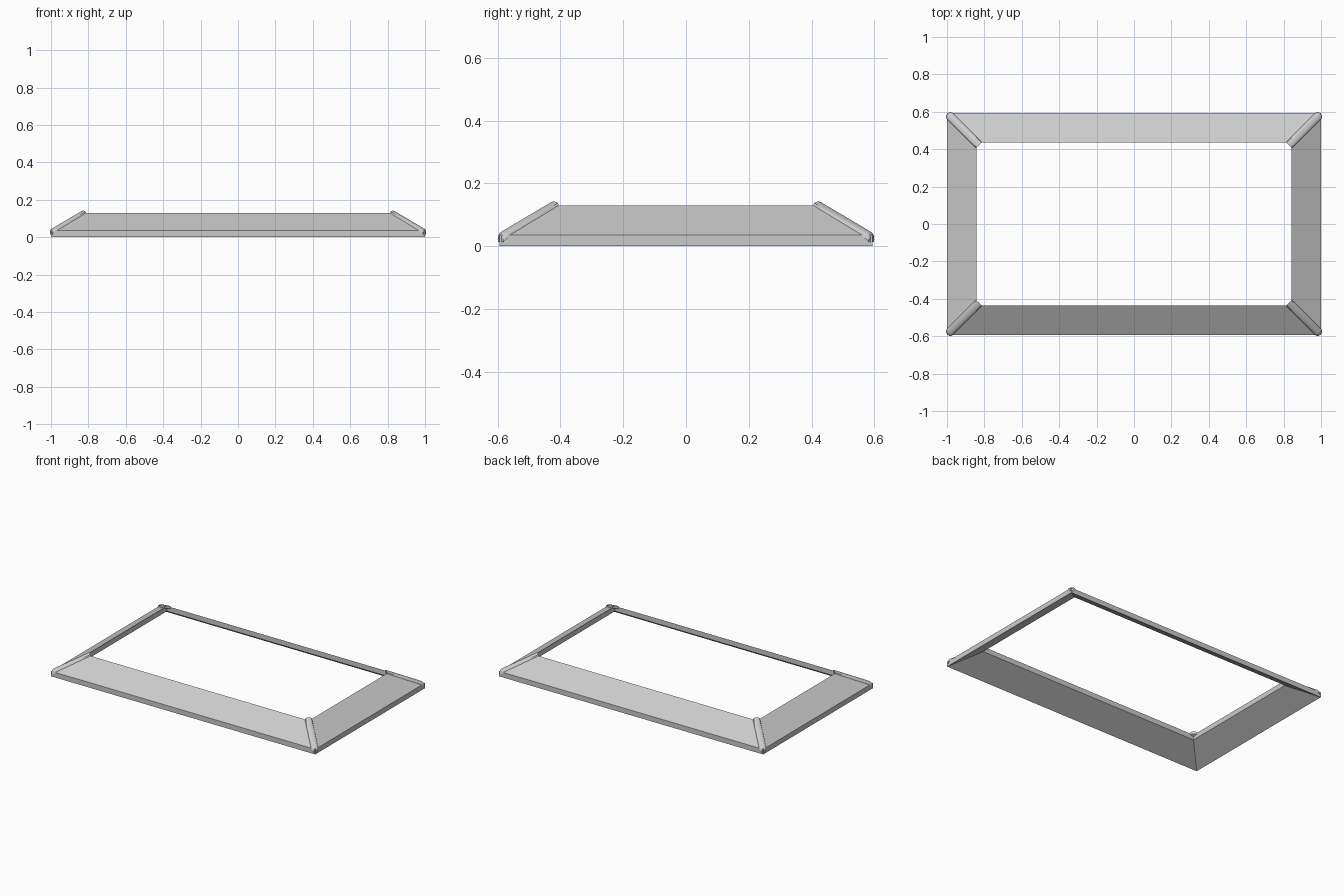
import bpy, bmesh
from mathutils import Vector

if "Cube" in bpy.data.objects:
    bpy.data.objects.remove(bpy.data.objects["Cube"])

OUT_X, OUT_Y = 1.0, 0.593     # eave half sizes
RUN, RISE, THICK = 0.157, 0.095, 0.035


def finish(name, bm, smooth=False):
    bmesh.ops.recalc_face_normals(bm, faces=bm.faces)
    me = bpy.data.meshes.new(name)
    bm.to_mesh(me)
    bm.free()
    ob = bpy.data.objects.new(name, me)
    bpy.context.collection.objects.link(ob)
    if smooth:
        bpy.ops.object.select_all(action='DESELECT')
        ob.select_set(True)
        bpy.context.view_layer.objects.active = ob
        bpy.ops.object.shade_smooth_by_angle()
    return ob


# Sloping roof skirt: slab profile (inset, height) swept round a rectangle
bm = bmesh.new()
profile = [(0, 0), (0, THICK), (RUN, RISE + THICK), (RUN, RISE)]
rings = []
for sx, sy in ((1, 1), (-1, 1), (-1, -1), (1, -1)):
    rings.append([bm.verts.new((sx * (OUT_X - d), sy * (OUT_Y - d), z))
                  for d, z in profile])
for i in range(4):
    a, b = rings[i], rings[(i + 1) % 4]
    for j in range(4):
        k = (j + 1) % 4
        bm.faces.new((a[j], b[j], b[k], a[k]))
finish("roof_skirt", bm)

# Hip caps: rounded section (across, height) lofted along each corner line
section = [(-1, -0.014), (-0.96, -0.006), (-0.8, 0.0), (-0.45, 0.0035), (0, 0.005),
           (0.45, 0.0035), (0.8, 0.0), (0.96, -0.006), (1, -0.014)]
# stations: (inset along hip, half width, height offset)
stations = [(0.003, 0.012, -0.009), (0.007, 0.019, -0.003),
            (0.014, 0.023, 0.0), (RUN + 0.015, 0.023, -0.002)]
for sx, sy, name in ((1, 1, "back_right"), (-1, 1, "back_left"),
                     (-1, -1, "front_left"), (1, -1, "front_right")):
    bm = bmesh.new()
    across = Vector((sx, -sy, 0)).normalized()
    loops = []
    for d, w, dz in stations:
        mid = Vector((sx * (OUT_X - d), sy * (OUT_Y - d), THICK + RISE * d / RUN + dz))
        loops.append([bm.verts.new(mid + across * (u * w) + Vector((0, 0, h)))
                      for u, h in section])
    n = len(section)
    for a, b in zip(loops, loops[1:]):
        for j in range(n):
            k = (j + 1) % n
            bm.faces.new((a[j], a[k], b[k], b[j]))
    bm.faces.new(loops[0])
    bm.faces.new(loops[-1])
    finish("hip_cap_" + name, bm, True)
